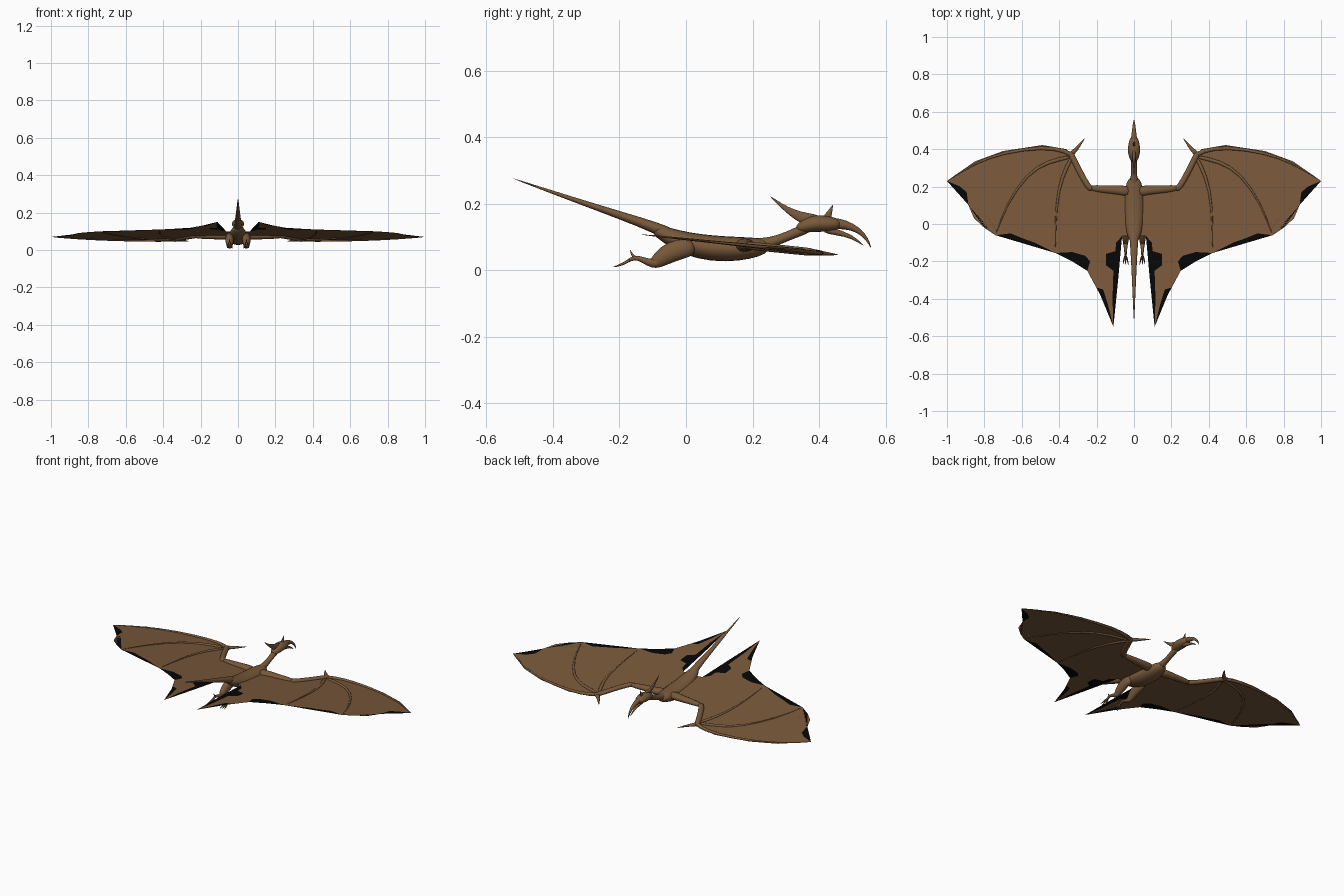
import bpy, bmesh, math
from mathutils import Vector

default_cube = bpy.data.objects.get("Cube")
if default_cube:
    bpy.data.objects.remove(default_cube, do_unlink=True)


def make_material(name, colour):
    material = bpy.data.materials.new(name)
    material.use_nodes = True
    material.diffuse_color = (*colour, 1)
    shader = material.node_tree.nodes["Principled BSDF"]
    shader.inputs["Base Color"].default_value = (*colour, 1)
    shader.inputs["Roughness"].default_value = 1
    return material


hide = make_material("brown hide", (.19, .1, .043))
black = make_material("black wing edge", (.002, .002, .002))


def finish(bm, name, materials, mirrored=False, rounded=False):
    """Turn a bmesh into a smooth object, optionally mirrored to the other side."""
    mesh = bpy.data.meshes.new(name)
    bm.to_mesh(mesh)
    bm.free()
    obj = bpy.data.objects.new(name, mesh)
    bpy.context.collection.objects.link(obj)
    for material in materials:
        mesh.materials.append(material)
    for face in mesh.polygons:
        face.use_smooth = True
    if mirrored:
        obj.modifiers.new("Mirror", "MIRROR")
    if rounded:
        obj.modifiers.new("Rounding", "SUBSURF").levels = 1
        obj.modifiers["Rounding"].render_levels = 1
    return obj


def tube(name, path, radii, wide=1, mirrored=False, sides=10):
    """Loft elliptical rings along a path; wide stretches them sideways."""
    bm = bmesh.new()
    path = [Vector(point) for point in path]
    rings = []
    for i, (centre, radius) in enumerate(zip(path, radii)):
        ahead = path[min(i + 1, len(path) - 1)] - path[max(i - 1, 0)]
        side = ahead.cross(Vector((0, 0, 1))).normalized()
        up = side.cross(ahead).normalized()
        ring = []
        for k in range(sides):
            angle = math.tau * k / sides
            offset = side * math.cos(angle) * wide + up * math.sin(angle)
            ring.append(bm.verts.new(centre + offset * radius))
        rings.append(ring)
    for lower, upper in zip(rings, rings[1:]):
        for k in range(sides):
            n = (k + 1) % sides
            bm.faces.new((lower[k], lower[n], upper[n], upper[k]))
    bm.faces.new(rings[0][::-1])
    bm.faces.new(rings[-1])
    bmesh.ops.recalc_face_normals(bm, faces=bm.faces)
    return finish(bm, name, [hide], mirrored, rounded=True)


def spine_tube(name, stations, x=0, wide=1, mirrored=False):
    """Tube in a lengthwise plane, from (y, z, radius) stations."""
    path = [(x, y, z) for y, z, radius in stations]
    return tube(name, path, [radius for y, z, radius in stations], wide, mirrored)


def on_wing(x, y, lift=0):
    """Point on the gently tilted plane of the wings."""
    return Vector((x, y, .094 - .103 * y + lift))


def wing_bone(name, points, thick, thin, wide=1.3):
    """Tapered bone lying in the wing."""
    last = len(points) - 1
    radii = [thick + (thin - thick) * i / last for i in range(last + 1)]
    tube(name, [on_wing(x, y) for x, y in points], radii, wide, True, sides=8)


# Body, neck, head and tail
spine_tube("body", [(.25, .075, .018), (.22, .07, .03), (.16, .064, .039), (.08, .065, .042),
                    (0, .08, .037), (-.06, .106, .026), (-.1, .127, .016)], wide=1.45)
spine_tube("neck", [(.18, .068, .032), (.23, .077, .02), (.28, .092, .015),
                    (.33, .113, .015), (.38, .135, .02)], wide=1.05)
spine_tube("head", [(.33, .122, .012), (.36, .135, .023), (.39, .142, .028),
                    (.43, .14, .025), (.47, .138, .015)], wide=1.3)
spine_tube("tail", [(-.03, .1, .024), (-.09, .128, .018), (-.19, .163, .013),
                    (-.35, .217, .007), (-.53, .28, .001)], wide=1.3)

# Head crest, horn and beak
spine_tube("head_crest", [(.41, .145, .022), (.36, .153, .021), (.32, .172, .012),
                          (.285, .196, .006), (.252, .224, .001)], wide=.5)
spine_tube("nose_horn", [(.42, .15, .017), (.432, .173, .008), (.442, .198, .001)], wide=.6)
spine_tube("upper_beak", [(.43, .142, .022), (.48, .139, .014), (.52, .121, .009),
                          (.545, .095, .005), (.557, .066, .001)])
spine_tube("lower_beak", [(.41, .127, .016), (.455, .114, .009), (.5, .102, .006),
                          (.536, .073, .001)])

# Hind legs with three toes and a heel spur
leg_x = .045
spine_tube("thigh", [(.03, .07, .025), (-.02, .065, .034), (-.06, .048, .032),
                     (-.09, .025, .022), (-.108, .015, .011)], leg_x, .75, True)
spine_tube("shin", [(-.075, .028, .02), (-.1, .018, .015), (-.13, .032, .009),
                    (-.155, .041, .007), (-.18, .025, .006)], leg_x, 1, True)
spine_tube("heel_spur", [(-.15, .036, .007), (-.162, .045, .004), (-.168, .062, .001)],
           leg_x, 1, True)
for label, spread in (("inner", -1), ("middle", 0), ("outer", 1)):
    toe = [(leg_x + spread * reach, y, z) for reach, y, z in
           ((0, -.165, .034), (.01, -.19, .018), (.015, -.222, .009))]
    tube(label + "_toe", toe, (.006, .005, .001), 1, True, sides=6)

# Wing bones
elbow, wrist, tip = (.245, .195), (.33, .36), (1, .23)
finger_end, inner_end, rear_tip = (.74, -.06), (.42, -.155), (.11, -.55)
leading_edge = [(.36, .4), (.49, .422), (.7, .39), (.85, .335)]
wing_bone("upper_arm", [(.02, .17), (.07, .183), (.16, .185), elbow], .026, .013)
wing_bone("forearm", [(.22, .185), elbow, (.29, .28), wrist, (.345, .39)], .014, .013)
wing_bone("wing_claw", [(.34, .37), (.312, .395), (.285, .43), (.262, .46)], .013, .001)
wing_bone("leading_finger", [wrist, *[(x, y - .008) for x, y in leading_edge], tip], .012, .002)
wing_bone("middle_finger", [wrist, (.46, .335), (.57, .27), (.68, .11), finger_end], .01, .002)
wing_bone("inner_finger", [wrist, (.385, .26), (.42, .1), inner_end], .01, .002)

# Wing membrane: a brown sheet whose ragged rim is filled out in black
rim = [
    (tip, [(.93, .2), (.895, .17), (.885, .1), (.855, .03), (.8, -.02)], [], finger_end),
    (finger_end, [(.66, -.05), (.6, -.075), (.53, -.1)], [], inner_end),
    (inner_end, [(.33, -.15), (.26, -.17), (.235, -.2)], [(.33, -.2)], (.25, -.25)),
    ((.25, -.25), [(.2, -.34), (.165, -.35), (.14, -.43)], [(.18, -.38)], rear_tip),
    (rear_tip, [(.115, -.4), (.11, -.25), (.15, -.22), (.15, -.16), (.1, -.145), (.095, -.1)],
     [(.085, -.3)], (.064, -.065)),
]
brown_outline = [(0, .17), elbow, wrist, *leading_edge]
for start, ragged, outer, end in rim:
    brown_outline += [start, *ragged]
brown_outline += [(.064, -.065), (0, -.06)]

bm = bmesh.new()
corners = {}


def add_sheet(outline, material_index):
    for point in outline:
        if point not in corners:
            corners[point] = bm.verts.new(on_wing(*point))
    face = bm.faces.new([corners[point] for point in outline])
    face.material_index = material_index
    face.normal_update()
    if face.normal.z < 0:
        face.normal_flip()


add_sheet(brown_outline, 0)
for start, ragged, outer, end in rim:
    add_sheet([start, *ragged, end, *outer[::-1]], 1)
bmesh.ops.triangulate(bm, faces=bm.faces)
finish(bm, "wing_membrane", [hide, black], mirrored=True)
